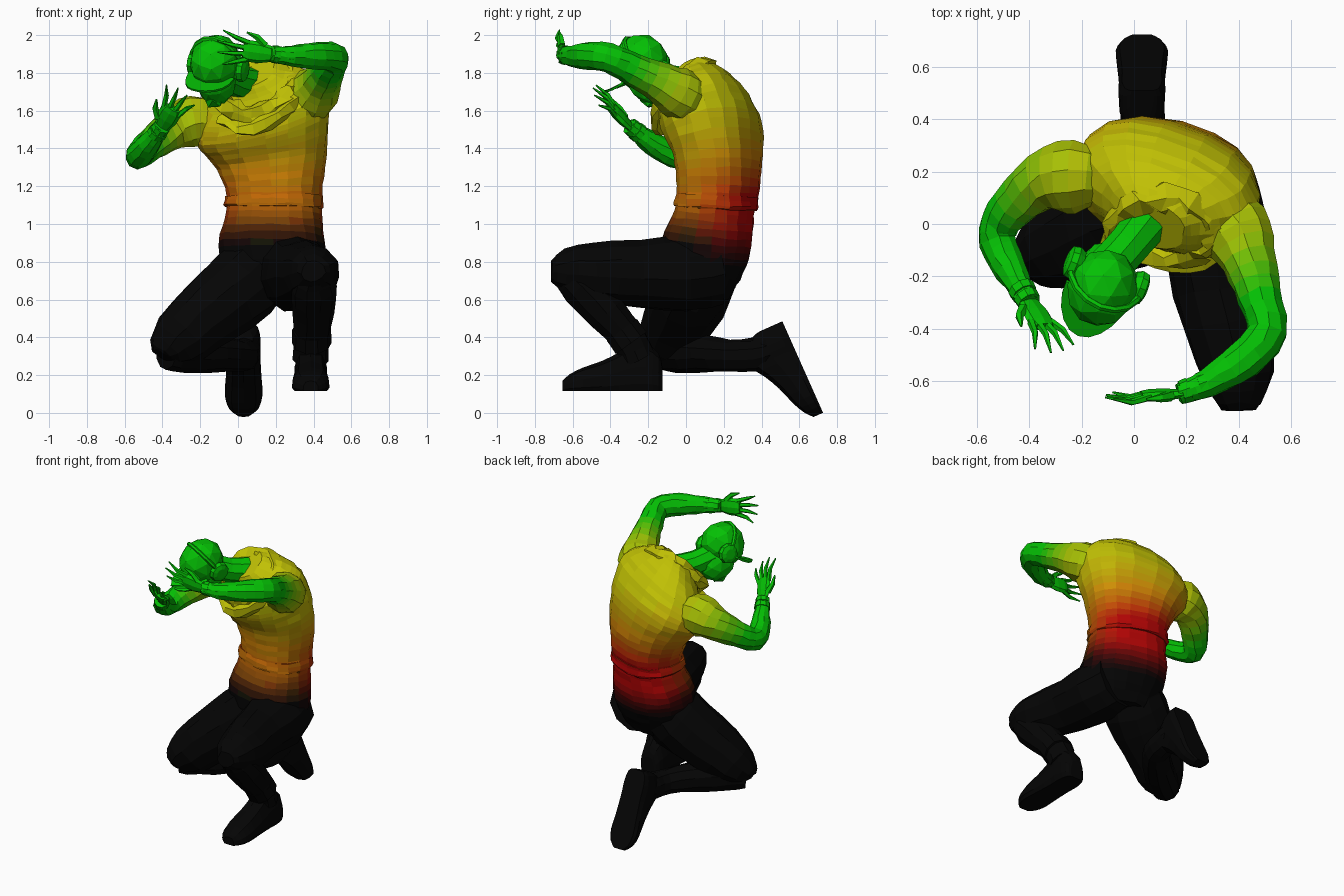
import bpy, bmesh, random
from math import sin, cos, pi, radians, copysign
from mathutils import Vector, Matrix

if "Cube" in bpy.data.objects:
    bpy.data.objects.remove(bpy.data.objects["Cube"])

random.seed(4)
# Display colours, turned to linear in material()
GREEN, YELLOW, BLACK = (.07, .76, .07), (.76, .73, .06), (.05, .05, .05)
ORANGE, RED = (.78, .50, .06), (.70, .05, .04)
mats = {}


def material(c):
    key = tuple(round(v * 20) / 20 for v in c)
    if key not in mats:
        m = bpy.data.materials.new("colour_%d" % len(mats))
        m.diffuse_color = (*[v ** 2.2 for v in key], 1)
        m.use_nodes = True
        m.node_tree.nodes["Principled BSDF"].inputs["Base Color"].default_value = m.diffuse_color
        mats[key] = m
    return mats[key]


def ramp(stops, t):
    if t <= stops[0][0]:
        return Vector(stops[0][1])
    for (a, ca), (b, cb) in zip(stops, stops[1:]):
        if t <= b:
            return Vector(ca).lerp(Vector(cb), (t - a) / (b - a))
    return Vector(stops[-1][1])


def finish(name, bm, paint, jitter=0):
    for v in bm.verts:
        v.co += Vector([random.uniform(-jitter, jitter) for _ in range(3)])
    bmesh.ops.recalc_face_normals(bm, faces=bm.faces)
    me = bpy.data.meshes.new(name)
    slots = {}
    for f in bm.faces:
        m = material(paint(f.calc_center_median()) if callable(paint) else paint)
        if m not in slots:
            slots[m] = len(slots)
            me.materials.append(m)
        f.material_index = slots[m]
    bm.to_mesh(me)
    bm.free()
    ob = bpy.data.objects.new(name, me)
    bpy.context.collection.objects.link(ob)
    return ob


def dense(keys, n, closed=False):
    """Smooth interpolation between key tuples."""
    out, N = [], len(keys)
    pick = (lambda i: keys[i % N]) if closed else (lambda i: keys[min(max(i, 0), N - 1)])
    for i in range(N if closed else N - 1):
        for k in range(n):
            t = k / n
            p = [pick(i + j) for j in (-1, 0, 1, 2)]
            out.append([.5 * (2 * b + (c - a) * t + (2 * a - 5 * b + 4 * c - d) * t * t
                              + (3 * b - a - 3 * c + d) * t ** 3) for a, b, c, d in zip(*p)])
    return out if closed else out + [list(keys[-1])]


def loft(name, rings, paint, jitter=0, closed=False):
    bm = bmesh.new()
    vs = [[bm.verts.new(p) for p in r] for r in rings]
    n = len(vs[0])
    pairs = list(zip(vs, vs[1:])) + ([(vs[-1], vs[0])] if closed else [])
    for a, b in pairs:
        for i in range(n):
            bm.faces.new((a[i], a[(i + 1) % n], b[(i + 1) % n], b[i]))
    if not closed:
        bm.faces.new(vs[0])
        bm.faces.new(vs[-1])
    return finish(name, bm, paint, jitter)


def tube(name, keys, paint, sides=10, n=2, ref=(0, 0, 1), flat=1, jitter=0, closed=False):
    pts = dense(keys, n, closed)
    N, rings = len(pts), []
    for i, p in enumerate(pts):
        q = pts[(i + 1) % N] if closed else pts[min(i + 1, N - 1)]
        o = pts[i - 1] if closed else pts[max(i - 1, 0)]
        t = (Vector(q[:3]) - Vector(o[:3])).normalized()
        a = Vector(ref)
        a = (a - t * a.dot(t)).normalized()
        b = t.cross(a)
        rings.append([Vector(p[:3]) + p[3] * (cos(u) * a + flat * sin(u) * b)
                      for u in (2 * pi * k / sides for k in range(sides))])
    return loft(name, rings, paint, jitter, closed)


# Torso: centre, half width, half depth, yaw, roll, pitch
def torso_ring(k, sides=18):
    x, y, z, w, d, yaw, roll, pitch = k
    m = (Matrix.Translation((x, y, z)) @ Matrix.Rotation(radians(yaw), 4, 'Z')
         @ Matrix.Rotation(radians(-roll), 4, 'Y') @ Matrix.Rotation(radians(pitch), 4, 'X'))
    sq = lambda v: copysign(abs(v) ** .85, v)
    return [m @ Vector((w * sq(cos(u)), d * sq(sin(u)), 0))
            for u in (2 * pi * i / sides for i in range(sides))]


FRONT = [(.88, BLACK), (.97, (.28, .14, .04)), (1.1, (.7, .38, .05)), (1.25, ORANGE), (1.55, YELLOW)]
BACK = [(.78, BLACK), (.98, RED), (1.15, RED), (1.35, ORANGE), (1.62, YELLOW)]


def torso_colour(p):
    t = min(max((p.y - .02) / .3, 0), 1)
    return ramp(FRONT, p.z).lerp(ramp(BACK, p.z), t)


TORSO = [(.19, .08, .60, .20, .14, -12, 0, 0), (.19, .09, .76, .27, .21, -12, 0, -4),
         (.18, .11, .90, .28, .23, -14, 0, -6), (.19, .15, 1.06, .255, .20, -18, 0, -4),
         (.19, .17, 1.20, .26, .205, -20, 2, 0), (.17, .17, 1.36, .31, .215, -20, 6, 8),
         (.13, .14, 1.51, .37, .24, -20, 11, 20), (.115, .09, 1.63, .36, .225, -20, 14, 30),
         (.09, .05, 1.73, .26, .17, -20, 13, 38), (.07, .00, 1.80, .13, .11, -20, 10, 42)]
loft("torso", [torso_ring(k) for k in dense(TORSO, 4)], torso_colour, .004)
HEM = [(.19, .155, 1.085, .255, .205, -18, 0, -4), (.19, .16, 1.10, .266, .212, -18, 0, -3),
       (.19, .165, 1.15, .26, .205, -19, 1, -2)]
loft("jacket_hem", [torso_ring(k) for k in dense(HEM, 2)], torso_colour, .005)

# Rumpled hood and collar
tube("hood", [(.12, .10, 1.82, .075), (.27, .02, 1.78, .065), (.28, -.09, 1.69, .055),
              (.08, -.12, 1.58, .055), (-.08, -.05, 1.64, .055), (-.03, .05, 1.75, .06)],
     YELLOW, 7, 4, flat=.8, jitter=.016, closed=True)
tube("collar_fold", [(.36, -.02, 1.73, .035), (.27, -.13, 1.62, .045), (.08, -.13, 1.50, .04),
                     (-.10, -.05, 1.55, .03)], YELLOW, 6, 3, jitter=.012)


# Arms fade from yellow at the shoulder to green
def arm_colour(shoulder):
    s = Vector(shoulder)
    return lambda p: ramp([(.1, YELLOW), (.34, GREEN)], (p - s).length)


ARM_L = [(-.08, .17, 1.55, .07), (-.23, .18, 1.545, .14), (-.35, .16, 1.50, .112), (-.46, .07, 1.42, .087),
         (-.525, -.03, 1.365, .074), (-.49, -.14, 1.40, .066), (-.43, -.25, 1.48, .048), (-.40, -.30, 1.52, .038)]
ARM_R = [(.30, .08, 1.63, .09), (.385, -.02, 1.68, .14), (.44, -.14, 1.75, .108), (.48, -.28, 1.82, .085),
         (.51, -.41, 1.88, .078), (.42, -.52, 1.89, .075), (.28, -.61, 1.89, .055), (.17, -.65, 1.90, .04)]
for side, arm, dirn, spread in (("left", ARM_L, (.10, -.17, .17), (1, -.1, -.45)),
                                ("right", ARM_R, (-1, -.05, .14), (.05, .15, -1))):
    tube(side + "_arm", arm, arm_colour(arm[1][:3]), 10, 3, ref=(.1, .2, 1), jitter=.004)
    a, b = Vector(arm[-2][:3]), Vector(arm[-1][:3])
    for t in (.15, .75):
        p = a.lerp(b, t)
        d = (b - a).normalized() * .016
        tube(side + "_cuff", [(*(p - d), .055 - .008 * t), (*(p + d), .052 - .008 * t)], GREEN, 9, 1, ref=(.1, .2, 1))
    # Glove: palm, four fingers and thumb
    f = Vector(dirn).normalized()
    s = Vector(spread)
    s = (s - f * s.dot(f)).normalized()
    up = f.cross(s)
    at = lambda l, w, h=0: b + (f * l + s * w + up * h) * 1.15
    tube(side + "_palm", [(*at(-.02, 0), .038), (*at(.05, 0), .058), (*at(.10, 0), .058), (*at(.125, 0), .045)],
         GREEN, 8, 1, ref=s, flat=.42)
    for i, length in enumerate((.13, .15, .14, .11)):
        w = (i - 1.5) * .025
        tube(side + "_finger", [(*at(.10, w), .016), (*at(.10 + length * .5, w * 1.5, .012), .013),
                                (*at(.10 + length, w * 2.1, -.005), .004)], GREEN, 5, 1, ref=s)
    tube(side + "_thumb", [(*at(.03, -.035), .022), (*at(.07, -.07), .017), (*at(.12, -.085), .005)],
         GREEN, 5, 1, ref=up)

# Head, bowed forward and turned
HEAD = (Matrix.Translation((-.12, -.235, 1.84)) @ Matrix.Rotation(radians(-21), 4, 'Z')
        @ Matrix.Rotation(radians(8), 4, 'Y') @ Matrix.Rotation(radians(40), 4, 'X'))


def ball(name, loc, size, paint=GREEN, sub=2):
    bm = bmesh.new()
    bmesh.ops.create_icosphere(bm, subdivisions=sub, radius=1)
    bm.transform(HEAD @ Matrix.Translation(loc) @ Matrix.Diagonal((*size, 1)))
    return finish(name, bm, paint)


def hp(x, y, z, r):
    return (*(HEAD @ Vector((x, y, z))), r)


ball("cap_dome", (0, .005, .02), (.133, .155, .145))
ball("face", (0, -.02, -.09), (.105, .12, .14))
ball("chin_mask", (0, -.08, -.16), (.06, .06, .06), sub=1)
tube("neck", [(.06, .02, 1.74, .09), (-.02, -.08, 1.76, .082), hp(0, .03, -.07, .085)], GREEN, 9, 2)
bm = bmesh.new()
edge = [(.13 * cos(u), -.06 - .19 * sin(u), .03 - .05 * cos(u) ** 2) for u in (pi * i / 10 for i in range(11))]
lo, hi = ([bm.verts.new(HEAD @ Vector((x, y, z + h))) for x, y, z in edge] for h in (-.006, .006))
bm.faces.new(hi)
bm.faces.new(lo[::-1])
for i in range(11):
    j = (i + 1) % 11
    bm.faces.new((lo[i], lo[j], hi[j], hi[i]))
finish("cap_brim", bm, GREEN)
# Headphones
for sx in (-1, 1):
    tube("ear_cup", [hp(sx * .105, .03, -.03, .055), hp(sx * .13, .03, -.03, .068),
                     hp(sx * .155, .03, -.03, .062), hp(sx * .165, .03, -.03, .035)], GREEN, 10, 1)
tube("headband", [hp(.145 * cos(u), .03, -.02 + .18 * sin(u), .014) for u in (pi * i / 8 for i in range(9))],
     GREEN, 6, 1, ref=HEAD.to_3x3() @ Vector((0, 1, 0)))

# Legs
tube("left_thigh", [(.12, .10, .78, .19), (.03, .05, .68, .21), (-.14, -.02, .54, .195), (-.30, -.09, .40, .16),
                    (-.38, -.13, .325, .105), (-.40, -.14, .30, .06)], BLACK, 11, 2, jitter=.007)
tube("left_shin", [(-.38, -.13, .32, .09), (-.28, -.05, .32, .105), (-.12, .09, .315, .10), (0, .23, .305, .085),
                   (.03, .36, .31, .09), (.03, .44, .33, .085)], BLACK, 10, 2, jitter=.004)
tube("right_thigh", [(.27, .16, .76, .19), (.30, 0, .74, .205), (.33, -.25, .735, .18), (.385, -.50, .745, .155),
                     (.40, -.64, .75, .115), (.40, -.71, .75, .06)], BLACK, 11, 2, jitter=.007)
tube("right_shin", [(.40, -.63, .74, .09), (.40, -.55, .67, .12), (.40, -.42, .53, .11), (.39, -.31, .40, .095),
                    (.385, -.25, .28, .095)], BLACK, 10, 2, ref=(1, 0, 0), jitter=.004)
tube("trouser_cuff", [(.39, -.34, .44, .103), (.39, -.29, .37, .105)], BLACK, 10, 1, ref=(1, 0, 0))


# Boots: distance from heel, half width, height
def boot(name, m):
    prof = [(0, .045, .13), (.02, .075, .20), (.09, .09, .255), (.16, .088, .25), (.23, .09, .205), (.32, .095, .16),
            (.42, .10, .125), (.49, .08, .09), (.53, .04, .055)]
    shape = [(-.85, 0), (-1, .15), (-.95, .5), (-.65, .88), (0, 1), (.65, .88), (.95, .5), (1, .15), (.85, 0)]
    loft(name, [[m @ Vector((w * x, -d, h * z)) for x, z in shape] for d, w, h in dense(prof, 2)], BLACK)


boot("right_boot", Matrix.Translation((.385, -.125, .115)))
boot("left_boot", Matrix.Translation((.03, .51, .485)) @ Matrix.Rotation(radians(114), 4, 'X'))
